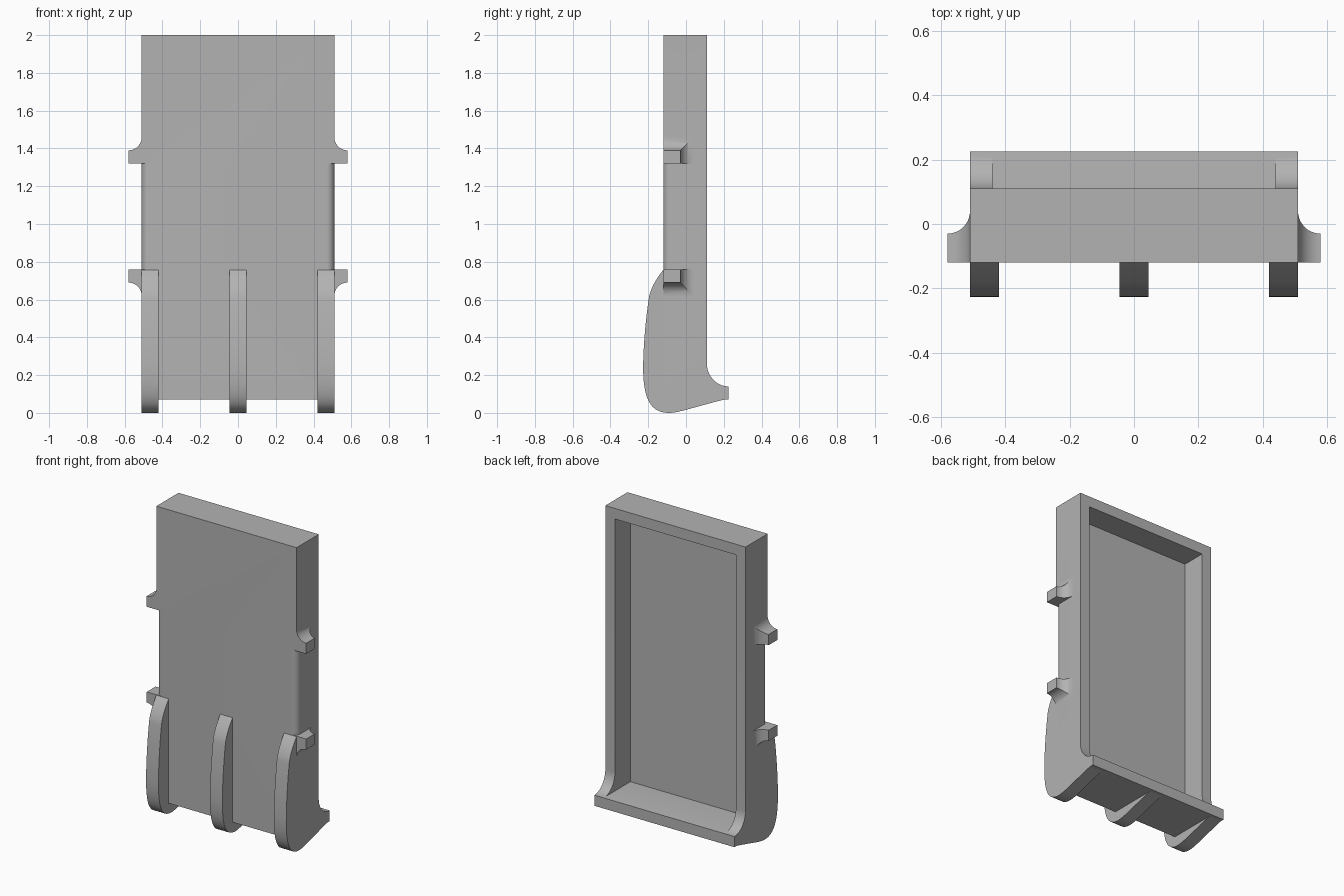
import bpy, bmesh, math
from mathutils import Vector
from mathutils.geometry import interpolate_bezier

cube = bpy.data.objects.get("Cube")
if cube:
    bpy.data.objects.remove(cube, do_unlink=True)

grey = bpy.data.materials.new("plain_grey")
grey.use_nodes = True
grey.diffuse_color = (0.45, 0.45, 0.45, 1)
grey.node_tree.nodes["Principled BSDF"].inputs["Base Color"].default_value = grey.diffuse_color


def loft(name, rings):
    """Solid through a list of matching closed rings."""
    bm = bmesh.new()
    rows = [[bm.verts.new(p) for p in ring] for ring in rings]
    bm.faces.new(rows[0])
    bm.faces.new(rows[-1])
    n = len(rows[0])
    for a, b in zip(rows, rows[1:]):
        for i in range(n):
            j = (i + 1) % n
            bm.faces.new((a[i], a[j], b[j], b[i]))
    bmesh.ops.recalc_face_normals(bm, faces=bm.faces)
    mesh = bpy.data.meshes.new(name)
    bm.to_mesh(mesh)
    bm.free()
    mesh.materials.append(grey)
    obj = bpy.data.objects.new(name, mesh)
    bpy.context.collection.objects.link(obj)
    return obj


def prism_x(name, profile, lo, hi):
    return loft(name, [[(x, y, z) for y, z in profile] for x in (lo, hi)])


def activate(obj):
    bpy.ops.object.select_all(action="DESELECT")
    obj.select_set(True)
    bpy.context.view_layer.objects.active = obj


def smooth(obj):
    activate(obj)
    bpy.ops.object.shade_smooth_by_angle(angle=math.radians(30))


def cut(obj, cutter):
    cutter.hide_render = True
    mod = obj.modifiers.new("cut", "BOOLEAN")
    mod.operation = "DIFFERENCE"
    mod.solver = "EXACT"
    mod.object = cutter
    activate(obj)
    bpy.ops.object.modifier_apply(modifier=mod.name)
    bpy.data.objects.remove(cutter, do_unlink=True)


W, FRONT, BACK, LIP = 0.51, -0.12, 0.11, 0.225
BASE, STEPS = 0.07, 16
quarter = [i / STEPS * math.pi / 2 for i in range(STEPS + 1)]

# Panel body with a flared lip along the bottom of the back
profile = [(FRONT, BASE), (LIP, BASE)]
profile += [(LIP - 0.115 * math.sin(a), 0.265 - 0.125 * math.cos(a)) for a in quarter]
profile += [(BACK, 2), (FRONT, 2)]
body = prism_x("panel_body", profile, -W, W)

# Recess in the back
cut(body, prism_x("recess_cutter", [(-0.05, 0.142), (0.5, 0.142), (0.5, 1.93), (-0.05, 1.93)],
                  -0.44, 0.44))

# Rounded front edges between the side clips
R = 0.04
for s in (-1, 1):
    outline = [(W - R + R * math.sin(a), FRONT + R - R * math.cos(a)) for a in quarter]
    outline += [(W + 0.02, FRONT + R), (W + 0.02, FRONT - 0.02), (W - R, FRONT - 0.02)]
    cut(body, loft("edge_cutter", [[(s * x, y, z) for x, y in outline] for z in (0.76, 1.32)]))
smooth(body)

# Side clips, flared where they meet the body
F, MID, HALF = 0.07, 1.04, 0.28
for s, side in ((1, "left"), (-1, "right")):
    for v, level in ((1, "upper"), (-1, "lower")):
        rings = []
        for a in quarter:
            x = s * (W + F - F * math.sin(a))
            f = F * (1 - math.cos(a))
            near, far = MID + v * HALF, MID + v * (HALF + 0.07 + f)
            rings.append([(x, FRONT, near), (x, f - 0.03, near),
                          (x, f - 0.03, far), (x, FRONT, far)])
        smooth(loft(f"{side}_{level}_clip", rings))

# Curved runners on the lower front
curves = [
    ((-0.12, 0.757), (-0.155, 0.715), (-0.188, 0.66), (-0.196, 0.61)),
    ((-0.196, 0.61), (-0.213, 0.5), (-0.227, 0.35), (-0.227, 0.23)),
    ((-0.227, 0.23), (-0.225, 0.07), (-0.185, 0), (-0.09, 0)),
    ((-0.09, 0), (-0.04, 0), (0.04, 0.03), (0.2, BASE)),
]
runner = []
for c in curves:
    pts = interpolate_bezier(*[Vector((y, z, 0)) for y, z in c], STEPS)
    runner += [(p.x, p.y) for p in pts[:-1]]
runner += [(0.2, BASE), (FRONT, BASE)]
for name, x in (("right", -0.465), ("middle", 0), ("left", 0.465)):
    smooth(prism_x(f"{name}_runner", runner, x - 0.045, x + 0.045))
